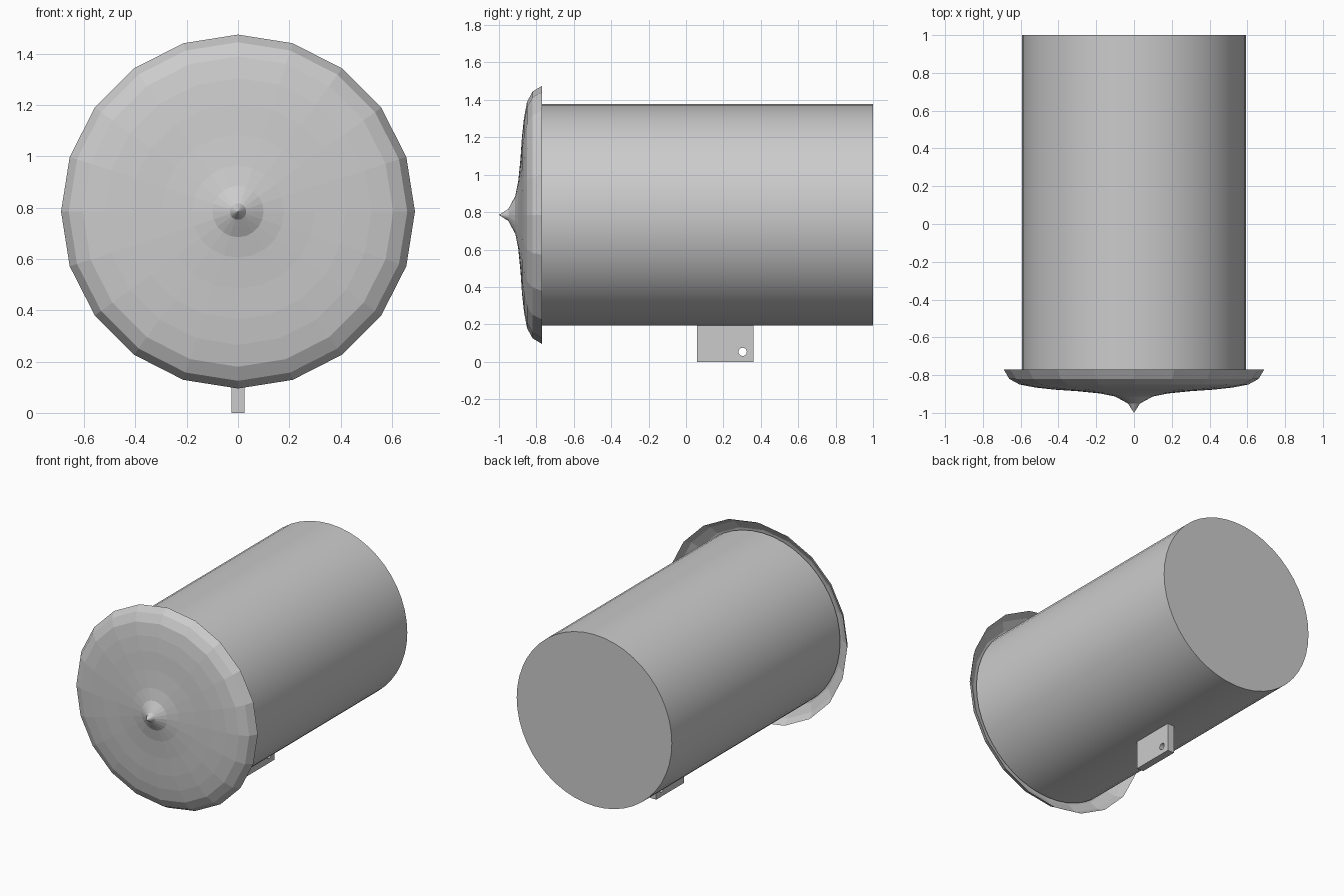
import bpy, bmesh, math

if "Cube" in bpy.data.objects:
    bpy.data.objects.remove(bpy.data.objects["Cube"])

AXIS_Z = 0.785  # height of the barrel's centre line


def make_object(name, bm):
    bmesh.ops.recalc_face_normals(bm, faces=bm.faces[:])
    mesh = bpy.data.meshes.new(name)
    bm.to_mesh(mesh)
    bm.free()
    obj = bpy.data.objects.new(name, mesh)
    bpy.context.collection.objects.link(obj)
    return obj


def ring(bm, r, y, sides):
    return [bm.verts.new((r * math.sin(2 * math.pi * i / sides), y,
                          AXIS_Z + r * math.cos(2 * math.pi * i / sides)))
            for i in range(sides)]


def bridge(bm, a, b):
    n = len(a)
    for i in range(n):
        bm.faces.new((a[i], a[(i + 1) % n], b[(i + 1) % n], b[i]))


# Barrel: long closed cylinder lying along y, its front end inside the lid
bm = bmesh.new()
front, back = ring(bm, 0.592, -0.835, 48), ring(bm, 0.592, 1.0, 48)
bridge(bm, front, back)
bm.faces.new(front)
bm.faces.new(back)
barrel = make_object("barrel", bm)
for p in barrel.data.polygons:
    p.use_smooth = len(p.vertices) == 4
barrel.data.set_sharp_from_angle(angle=math.radians(30))

# Lid: hollow faceted dome with a pointed tip, open at the back
profile = [(0.032, -0.95), (0.06, -0.935), (0.1, -0.913), (0.18, -0.897),
           (0.3, -0.885), (0.42, -0.877), (0.52, -0.866), (0.605, -0.85),
           (0.66, -0.82), (0.69, -0.77)]
bm = bmesh.new()
rings = [ring(bm, r, y, 20) for r, y in profile]
for a, b in zip(rings, rings[1:]):
    bridge(bm, a, b)
tip = bm.verts.new((0, -1.0, AXIS_Z))
for i in range(20):
    bm.faces.new((tip, rings[0][i], rings[0][(i + 1) % 20]))
lid = make_object("lid", bm)

# Mounting tab under the barrel
bpy.ops.mesh.primitive_cube_add(size=1, location=(0, 0.21, 0.105))
tab = bpy.context.object
tab.name = "mounting_tab"
tab.scale = (0.05, 0.3, 0.21)
bpy.ops.object.transform_apply(location=True, rotation=True, scale=True)

# Bolt hole through the tab
bpy.ops.mesh.primitive_cylinder_add(vertices=24, radius=0.022, depth=0.2,
                                    location=(0, 0.303, 0.053),
                                    rotation=(0, math.pi / 2, 0))
cutter = bpy.context.object
cutter.name = "bolt_hole_cutter"
cutter.hide_render = True
cutter.display_type = 'WIRE'
hole = tab.modifiers.new("bolt_hole", 'BOOLEAN')
hole.operation = 'DIFFERENCE'
hole.solver = 'EXACT'
hole.object = cutter
